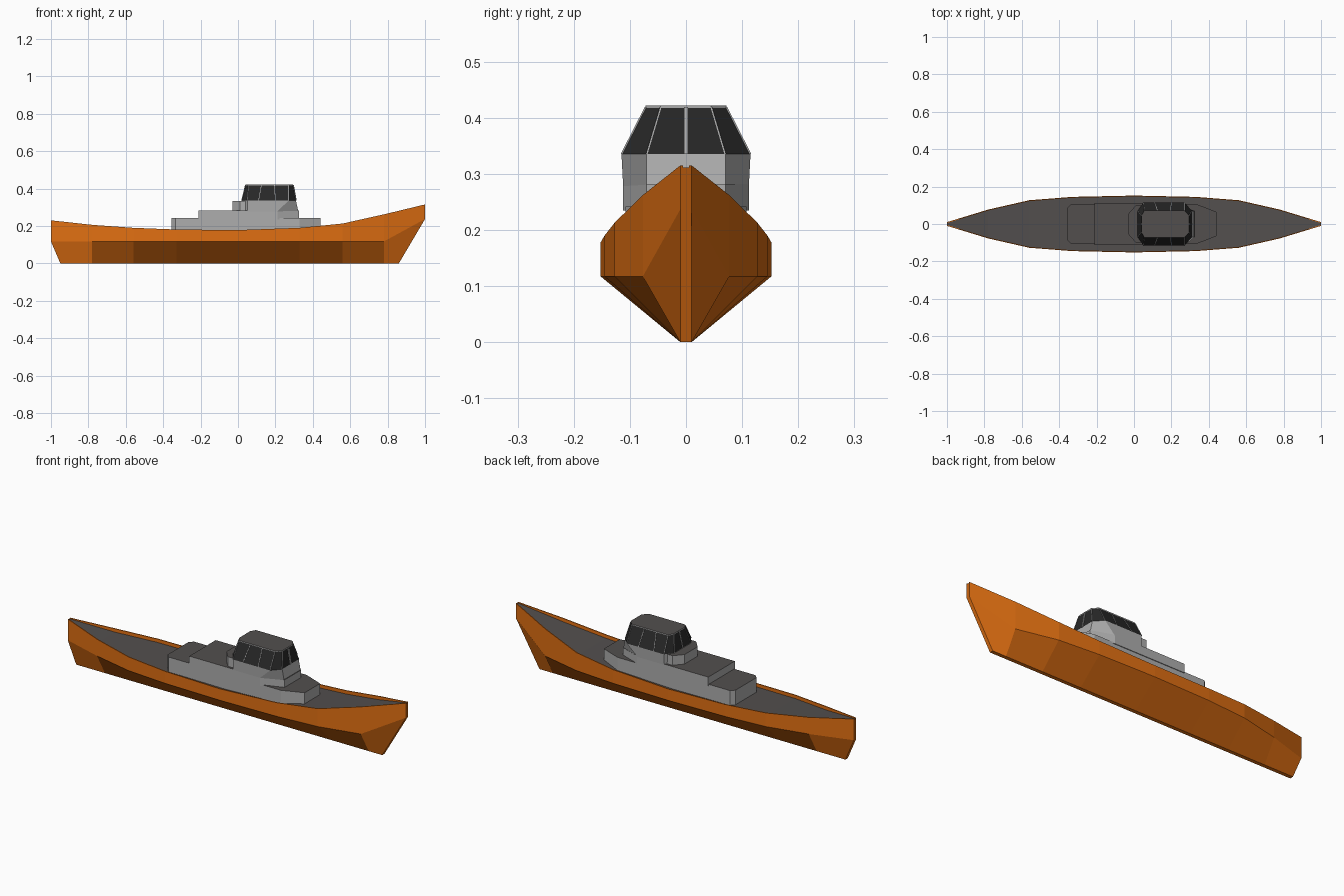
import bpy, bmesh
from mathutils import Vector

if "Cube" in bpy.data.objects:
    bpy.data.objects.remove(bpy.data.objects["Cube"])


def material(name, rgb):
    m = bpy.data.materials.new(name)
    m.diffuse_color = (*rgb, 1)
    m.use_nodes = True
    m.node_tree.nodes["Principled BSDF"].inputs["Base Color"].default_value = m.diffuse_color
    return m


ORANGE = material("hull_orange", (0.75, 0.16, 0.006))
DECK = material("deck_grey", (0.085, 0.078, 0.076))
LIGHT = material("cabin_grey", (0.42, 0.42, 0.42))
GLASS = material("dark_glass", (0.02, 0.02, 0.02))


def loft(name, rings, mats, face_mat):
    """Skin a list of equal rings, cap both ends; face_mat(ring, edge) picks the slot."""
    bm = bmesh.new()
    vs = [[bm.verts.new(p) for p in r] for r in rings]
    n = len(rings[0])
    for i in range(len(vs) - 1):
        for j in range(n):
            k = (j + 1) % n
            f = bm.faces.new((vs[i][j], vs[i][k], vs[i + 1][k], vs[i + 1][j]))
            f.material_index = face_mat(i, j)
    bm.faces.new(vs[0][::-1]).material_index = face_mat(-1, 0)
    bm.faces.new(vs[-1]).material_index = face_mat(len(vs) - 1, 0)
    bmesh.ops.recalc_face_normals(bm, faces=bm.faces)
    me = bpy.data.meshes.new(name)
    bm.to_mesh(me)
    bm.free()
    for m in mats:
        me.materials.append(m)
    ob = bpy.data.objects.new(name, me)
    bpy.context.collection.objects.link(ob)
    return ob


def outline(half, z):
    """Mirror a half outline (x, y>0) into a full ring at height z."""
    return [(x, y, z) for x, y in half] + [(x, -y, z) for x, y in reversed(half)]


def block(name, levels, side=LIGHT, top=DECK):
    """Stacked outlines with a separately coloured roof."""
    last = len(levels) - 1
    return loft(name, [outline(h, z) for h, z in levels], [side, top],
                lambda i, j: 1 if i == last else 0)


# Hull with bulwark and sunken deck: keel x, sheer x, chine z, half width, sheer z
stations = [
    (-0.95, -1.00, 0.117, 0.010, 0.230),
    (-0.78, -0.78, 0.117, 0.077, 0.206),
    (-0.56, -0.56, 0.117, 0.127, 0.190),
    (-0.33, -0.33, 0.117, 0.145, 0.181),
    (0.00, 0.00, 0.117, 0.152, 0.178),
    (0.33, 0.33, 0.117, 0.145, 0.190),
    (0.56, 0.56, 0.117, 0.127, 0.213),
    (0.78, 0.78, 0.117, 0.077, 0.262),
    (0.86, 1.00, 0.237, 0.010, 0.315),
]
rings = []
for kx, x, cz, w, z in stations:
    depth = 0.004 if w < 0.02 else 0.018
    half = [(kx, 0.010, 0), (x, w, cz), (x, w, z),
            (x, w - 0.005, z), (x, w - 0.005, z - depth)]
    rings.append(half + [(a, -b, c) for a, b, c in reversed(half)])
loft("hull", rings, [ORANGE, DECK], lambda i, j: 1 if j == 4 else 0)

# Lower deckhouse
block("lower_deckhouse", [(h, z) for h in [[
    (-0.355, 0.088), (-0.335, 0.108), (0.33, 0.108), (0.44, 0.065)]]
    for z in (0.15, 0.242)])

# Upper deckhouse, narrowing towards the bow
block("upper_deckhouse", [(h, z) for h in [[
    (-0.21, 0.112), (0.21, 0.112), (0.325, 0.070)]] for z in (0.235, 0.282)])

# Step behind the bridge
block("bridge_rear_step", [(h, z) for h in [[
    (-0.03, 0.055), (0.01, 0.10), (0.10, 0.10)]] for z in (0.275, 0.333)])

# Flared bridge base
sill = [(0.02, 0.07), (0.05, 0.115), (0.27, 0.115), (0.31, 0.07)]
block("bridge_base", [([(0.02, 0.07), (0.05, 0.112), (0.21, 0.112), (0.322, 0.07)], 0.278),
                      (sill, 0.335)])

# Tapered window band with roof
head = [(0.04, 0.045), (0.055, 0.072), (0.27, 0.072), (0.295, 0.045)]
block("bridge_windows", [(sill, 0.335), (head, 0.417)], GLASS, GLASS)
block("bridge_roof", [(head, 0.417), (head, 0.422)])


# Window mullions
def mullion(name, a, b, r=0.0025):
    a, b = Vector(a), Vector(b)
    ring = [(-r, -r), (r, -r), (r, r), (-r, r)]
    loft(name, [[p + Vector((x, y, 0)) for x, y in ring] for p in (a, b)],
         [LIGHT], lambda i, j: 0)


mullion("front_mullion", (0.31, 0, 0.335), (0.295, 0, 0.419), 0.004)
mullion("rear_mullion", (0.02, 0, 0.335), (0.04, 0, 0.419))
sides = list(zip(sill, head)) + [((0.11, 0.115), (0.125, 0.072)), ((0.20, 0.115), (0.195, 0.072))]
for s in (1, -1):
    for n, (p, q) in enumerate(sides):
        mullion(f"side_mullion_{n}_{'left' if s > 0 else 'right'}",
                (p[0], s * p[1], 0.335), (q[0], s * q[1], 0.419), 0.0015)
